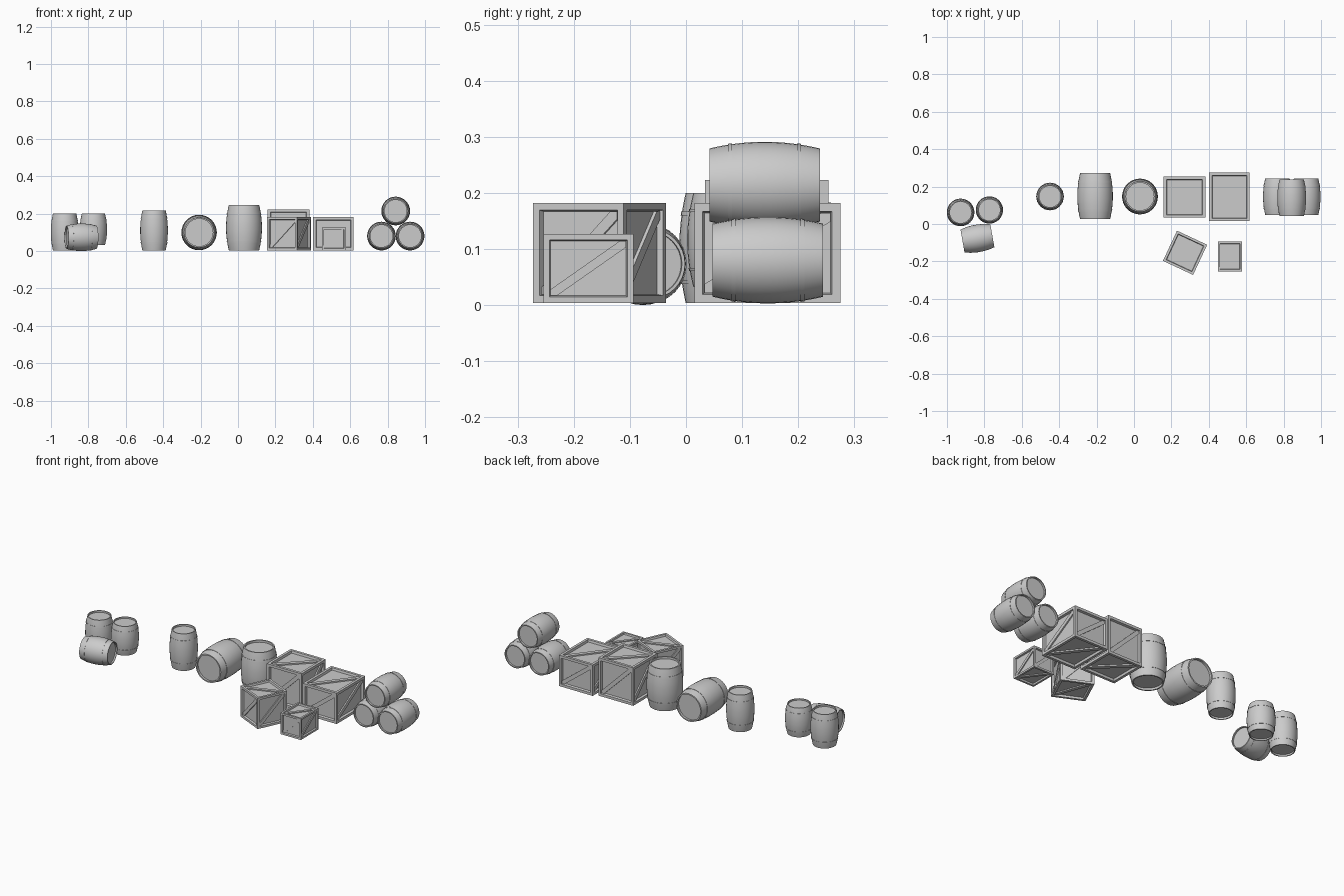
import bpy, bmesh, math
from mathutils import Vector, Matrix

cube = bpy.data.objects.get("Cube")
if cube:
    bpy.data.objects.remove(cube, do_unlink=True)

grey = bpy.data.materials.new("plain_grey")
grey.use_nodes = True
GREY = (0.6, 0.6, 0.6, 1.0)
grey.diffuse_color = GREY
grey.node_tree.nodes["Principled BSDF"].inputs["Base Color"].default_value = GREY


def finish(name, bm, matrix):
    bmesh.ops.recalc_face_normals(bm, faces=bm.faces[:])
    mesh = bpy.data.meshes.new(name)
    bm.to_mesh(mesh)
    bm.free()
    mesh.materials.append(grey)
    ob = bpy.data.objects.new(name, mesh)
    ob.matrix_world = matrix
    bpy.context.collection.objects.link(ob)
    return ob


def barrel(name, centre, radius, length, rotation=Matrix()):
    """Bulged body with two thin hoops and recessed lids, axis on local z."""
    def side(t):
        return radius * (1 - 0.155 * (2 * t - 1) ** 2)

    hoop, raise_by = 0.02 * radius, 0.02 * radius
    lid, depth = 0.77 * radius, 0.05 * length
    # half profile from the lid centre to the middle, mirrored for the top
    half = [(0, depth), (lid, depth), (lid, 0), (side(0), 0)]
    half += [(side(t), t * length) for t in (0.06, 0.12, 0.17)]
    half += [(side(0.17) + raise_by, 0.17 * length),
             (side(0.205) + raise_by, 0.205 * length)]
    half += [(side(t), t * length) for t in (0.205, 0.28, 0.36, 0.44)]
    profile = half + [(r, length - z) for r, z in reversed(half)]

    bm = bmesh.new()
    verts = [bm.verts.new((r, 0, z - length / 2)) for r, z in profile]
    edges = [bm.edges.new(pair) for pair in zip(verts, verts[1:])]
    bmesh.ops.spin(bm, geom=verts + edges, cent=(0, 0, 0), axis=(0, 0, 1),
                   angle=math.tau, steps=32, use_duplicate=False)
    bmesh.ops.remove_doubles(bm, verts=bm.verts[:], dist=0.0002)
    ob = finish(name, bm, Matrix.Translation(centre) @ rotation)
    bpy.ops.object.select_all(action="DESELECT")
    ob.select_set(True)
    bpy.context.view_layer.objects.active = ob
    bpy.ops.object.shade_smooth_by_angle(angle=math.radians(30))


def crate(name, centre, size, frame, turn=0):
    """Framed box with recessed panels and one diagonal plank per face."""
    bm = bmesh.new()
    bmesh.ops.create_cube(bm, size=1)
    bmesh.ops.scale(bm, vec=size, verts=bm.verts[:])
    panels = bm.faces[:]
    bm.normal_update()
    bmesh.ops.inset_individual(bm, faces=panels, thickness=frame)
    bmesh.ops.inset_individual(bm, faces=panels, thickness=frame * 0.2,
                               depth=-frame * 0.6)
    bm.normal_update()
    planks = []
    for face in panels:
        n = face.normal.copy()
        up = Vector((0, 1, 0)) if abs(n.z) > 0.5 else Vector((0, 0, 1))
        right = up.cross(n)
        mid = face.calc_center_median()
        w = max(abs((v.co - mid).dot(right)) for v in face.verts)
        h = max(abs((v.co - mid).dot(up)) for v in face.verts)
        k = frame * 0.75
        outline = [(-w, -h), (k - w, -h), (w, h - k),
                   (w, h), (w - k, h), (-w, k - h)]
        planks.append([(mid + right * a + up * b, n) for a, b in outline])
    # planks as shallow prisms standing on the panels
    for plank in planks:
        low = [bm.verts.new(p) for p, n in plank]
        high = [bm.verts.new(p + n * frame * 0.35) for p, n in plank]
        bm.faces.new(high)
        bm.faces.new(low[::-1])
        for i in range(len(low)):
            j = (i + 1) % len(low)
            bm.faces.new((low[i], low[j], high[j], high[i]))
    finish(name, bm, Matrix.Translation(centre)
           @ Matrix.Rotation(math.radians(turn), 4, "Z"))


FLOOR = 0.004
lying = Matrix.Rotation(math.pi / 2, 4, "X")

# stack of three lying barrels
barrel("stack_barrel_right", (0.767, 0.146, 0.08), 0.077, 0.197, lying)
barrel("stack_barrel_left", (0.92, 0.146, 0.08), 0.077, 0.197, lying)
barrel("stack_barrel_top", (0.843, 0.14, 0.214), 0.077, 0.197, lying)

# row of barrels
barrel("large_standing_barrel", (0.032, 0.147, 0.125), 0.096, 0.242)
barrel("large_lying_barrel", (-0.208, 0.149, 0.099), 0.095, 0.246, lying)
barrel("slim_standing_barrel", (-0.449, 0.147, 0.11), 0.074, 0.213)

# cluster of three barrels
barrel("cluster_barrel_outer", (-0.927, 0.062, 0.102), 0.074, 0.196)
barrel("cluster_barrel_inner", (-0.773, 0.075, 0.116), 0.073, 0.168)
barrel("cluster_barrel_lying", (-0.837, -0.077, 0.0735), 0.0735, 0.162,
       Matrix.Rotation(math.radians(10), 4, "Z")
       @ Matrix.Rotation(math.pi / 2, 4, "Y"))

# crates: name, x, y, size, frame width, turn
for name, x, y, size, frame, turn in (
        ("tall_crate", 0.27, 0.144, (0.222, 0.22, 0.219), 0.021, 0),
        ("wide_crate", 0.51, 0.145, (0.216, 0.26, 0.178), 0.021, 0),
        ("turned_crate", 0.273, -0.154, (0.178, 0.178, 0.178), 0.018, -25),
        ("small_crate", 0.513, -0.174, (0.13, 0.16, 0.123), 0.015, 0)):
    crate(name, (x, y, FLOOR + size[2] / 2), size, frame, turn)
